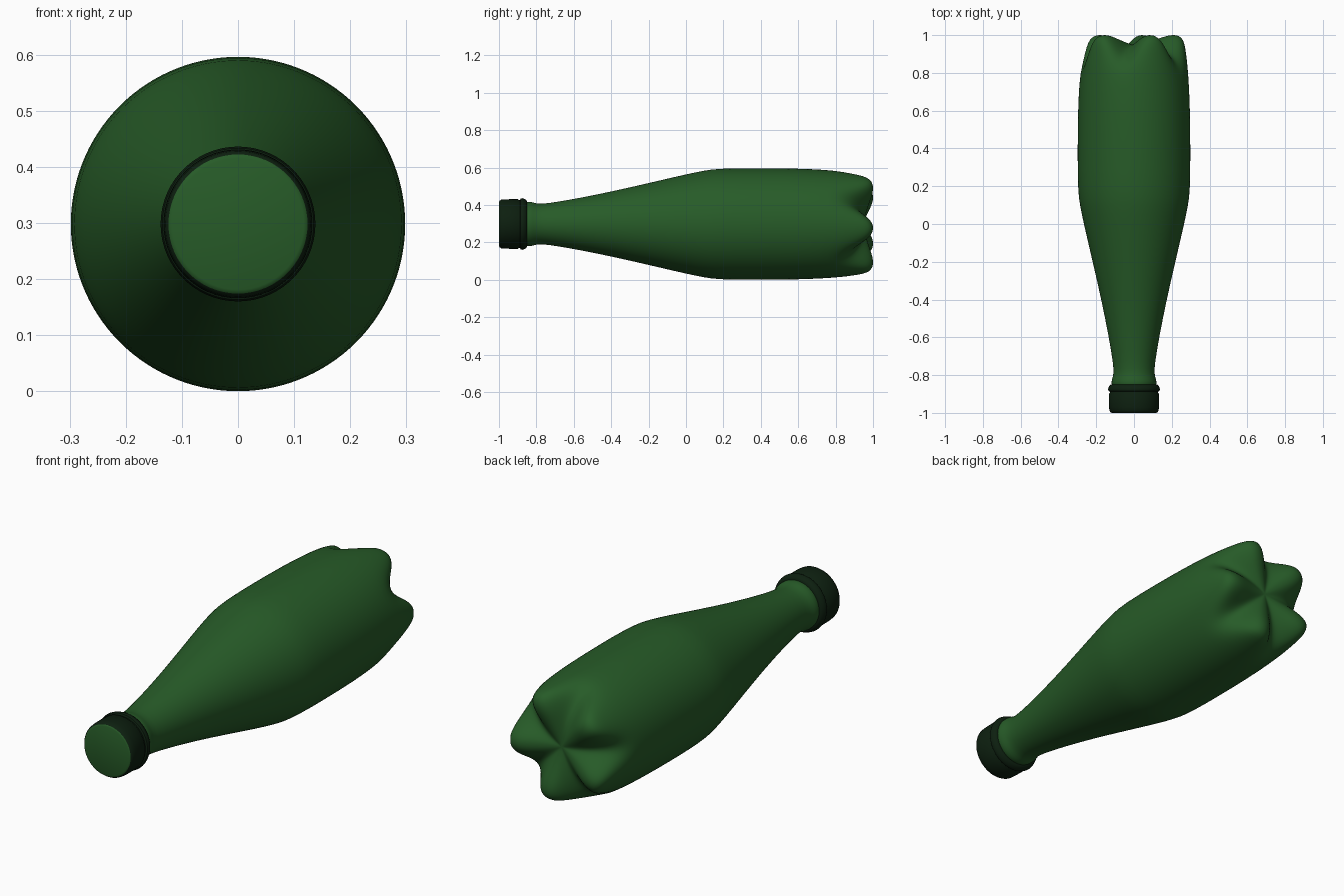
import bpy, bmesh, math

CENTRE_Z = 0.298
SIDES = 60
LOBES = 5
LOBE_PHASE = math.radians(-6)

old = bpy.data.objects.get("Cube")
if old:
    bpy.data.objects.remove(old)


def material(name, rgb):
    mat = bpy.data.materials.new(name)
    mat.use_nodes = True
    mat.diffuse_color = (*rgb, 1)
    bsdf = mat.node_tree.nodes["Principled BSDF"]
    bsdf.inputs["Base Color"].default_value = (*rgb, 1)
    bsdf.inputs["Roughness"].default_value = 0.5
    return mat


def lathe(name, profile, mats, valley=None, angle=40):
    """Spin (y, radius) points about the y axis; valley is the profile between lobes."""
    valley = valley or profile
    bm = bmesh.new()
    rings = []
    for (y1, r1), (y2, r2) in zip(profile, valley):
        ring = []
        for i in range(SIDES):
            a = 2 * math.pi * i / SIDES + LOBE_PHASE
            w = (0.5 - 0.5 * math.cos(LOBES * (a - LOBE_PHASE))) ** 1.2
            r = r1 + (r2 - r1) * w
            y = y1 + (y2 - y1) * w
            ring.append(bm.verts.new((r * math.cos(a), y, CENTRE_Z + r * math.sin(a))))
        rings.append(ring)
    for lower, upper in zip(rings, rings[1:]):
        for i in range(SIDES):
            j = (i + 1) % SIDES
            bm.faces.new((lower[i], lower[j], upper[j], upper[i]))
    # close both ends with a fan
    for ring, y in ((rings[0], profile[0][0]), (rings[-1], profile[-1][0])):
        tip = bm.verts.new((0, y, CENTRE_Z))
        for i in range(SIDES):
            bm.faces.new((ring[i], ring[(i + 1) % SIDES], tip))
    bmesh.ops.recalc_face_normals(bm, faces=bm.faces)
    mesh = bpy.data.meshes.new(name)
    bm.to_mesh(mesh)
    bm.free()
    for mat in mats:
        mesh.materials.append(mat)
    obj = bpy.data.objects.new(name, mesh)
    bpy.context.collection.objects.link(obj)
    bpy.ops.object.select_all(action="DESELECT")
    obj.select_set(True)
    bpy.context.view_layer.objects.active = obj
    bpy.ops.object.shade_smooth_by_angle(angle=math.radians(angle))
    return obj


green = material("bottle green", (0.02, 0.105, 0.021))
dark = material("dark cap green", (0.004, 0.014, 0.005))

# Bottle: neck collar, shoulder and barrel, then a base with five feet
barrel = [(-0.87, 0.113), (-0.845, 0.12), (-0.82, 0.117), (-0.795, 0.107), (-0.74, 0.11),
          (-0.6, 0.133), (-0.4, 0.173), (-0.2, 0.219), (0, 0.266), (0.1, 0.287),
          (0.18, 0.298), (0.4, 0.299), (0.6, 0.297)]
feet = [(0.74, 0.291), (0.84, 0.284), (0.91, 0.276), (0.96, 0.268), (0.99, 0.254),
        (1.003, 0.225), (1.0, 0.185), (0.985, 0.14), (0.965, 0.08), (0.95, 0.02)]
hollows = [(0.72, 0.291), (0.79, 0.284), (0.83, 0.27), (0.86, 0.25), (0.885, 0.225),
           (0.905, 0.195), (0.925, 0.16), (0.94, 0.12), (0.95, 0.07), (0.95, 0.02)]
bottle = lathe("bottle", barrel + feet, [green], barrel + hollows, angle=60)
bottle.modifiers.new("smooth", "SUBSURF").levels = 1
bottle.modifiers["smooth"].render_levels = 1

# Screw cap with a rounded rim and a lighter end disc
cap = lathe("cap", [(-1, 0.117), (-0.997, 0.124), (-0.988, 0.13), (-0.97, 0.132),
                    (-0.9, 0.133), (-0.892, 0.127), (-0.885, 0.127)], [green, dark])
for face in cap.data.polygons:
    face.material_index = 0 if face.center.y < -0.997 else 1

# Tamper ring below the cap
lathe("cap_ring", [(-0.888, 0.128), (-0.884, 0.135), (-0.875, 0.138), (-0.866, 0.135),
                   (-0.856, 0.13), (-0.85, 0.122)], [dark])
